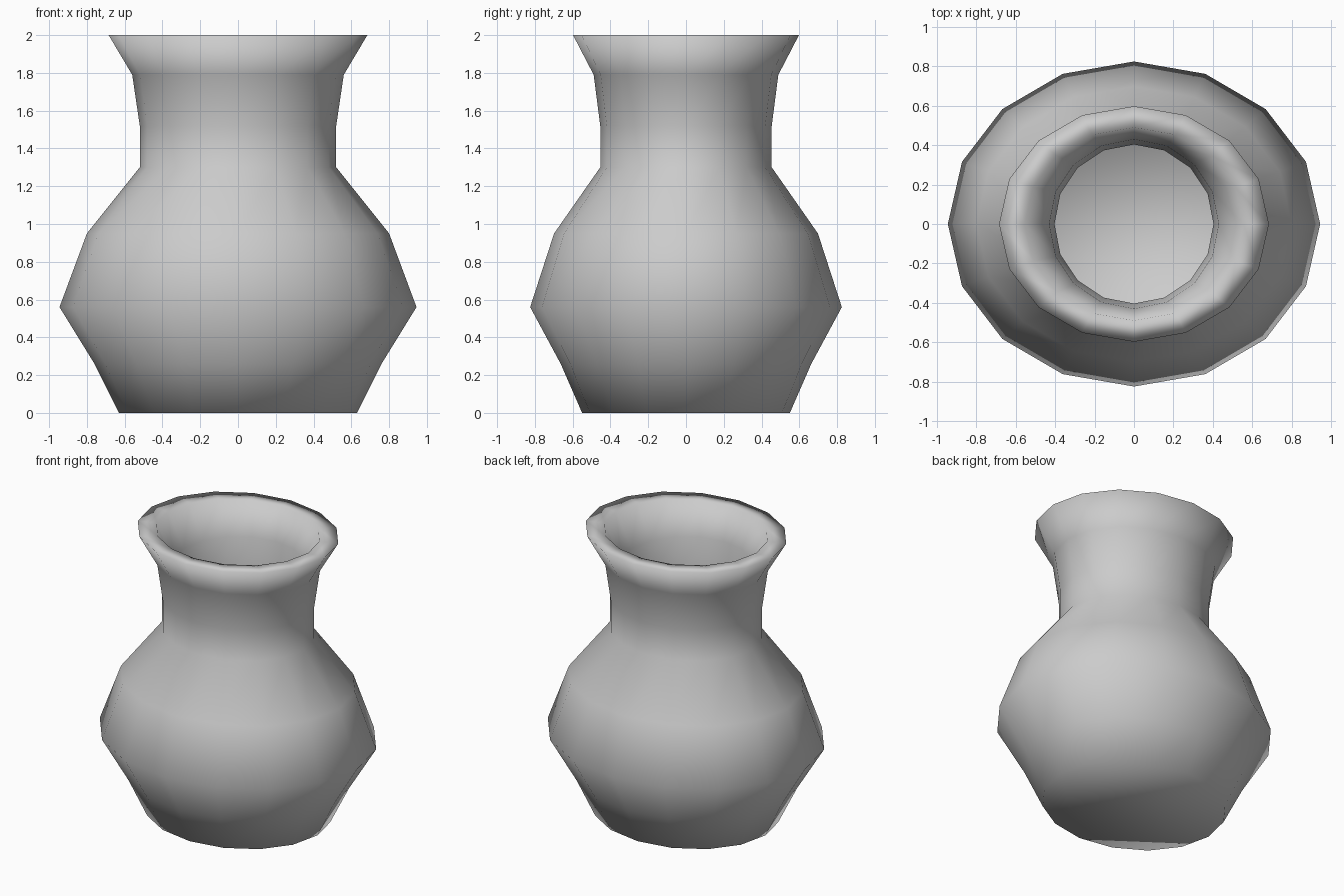
import bpy, bmesh, math

if "Cube" in bpy.data.objects:
    bpy.data.objects.remove(bpy.data.objects["Cube"])

SIDES = 16

# Vase profile as (x radius, y radius, z): outside wall from base to lip
outside = [(r, r * 0.873, z) for r, z in (
    (0.63, 0.0), (0.76, 0.26), (0.945, 0.56), (0.80, 0.95),
    (0.52, 1.30), (0.52, 1.52), (0.56, 1.79), (0.685, 2.0))]

# Lip, round throat and hollow belly down to the inner floor
inside = [(0.555, 0.49, 2.0), (0.43, 0.43, 1.77), (0.404, 0.404, 1.52),
          (0.404, 0.404, 1.30), (0.68, 0.59, 0.93), (0.80, 0.70, 0.57),
          (0.66, 0.57, 0.28), (0.54, 0.47, 0.10)]

bm = bmesh.new()


def ring(rx, ry, z):
    return [bm.verts.new((rx * math.cos(a), ry * math.sin(a), z))
            for a in (2 * math.pi * i / SIDES for i in range(SIDES))]


# Walls
rings = [ring(*p) for p in outside + inside]
for a, b in zip(rings, rings[1:]):
    for i in range(SIDES):
        j = (i + 1) % SIDES
        bm.faces.new((a[i], a[j], b[j], b[i]))

# Base and inner floor
bm.faces.new(rings[0][::-1])
bm.faces.new(rings[-1])
bmesh.ops.recalc_face_normals(bm, faces=bm.faces)
for f in bm.faces:
    f.smooth = True

mesh = bpy.data.meshes.new("vase")
bm.to_mesh(mesh)
bm.free()
vase = bpy.data.objects.new("vase", mesh)
bpy.context.collection.objects.link(vase)
